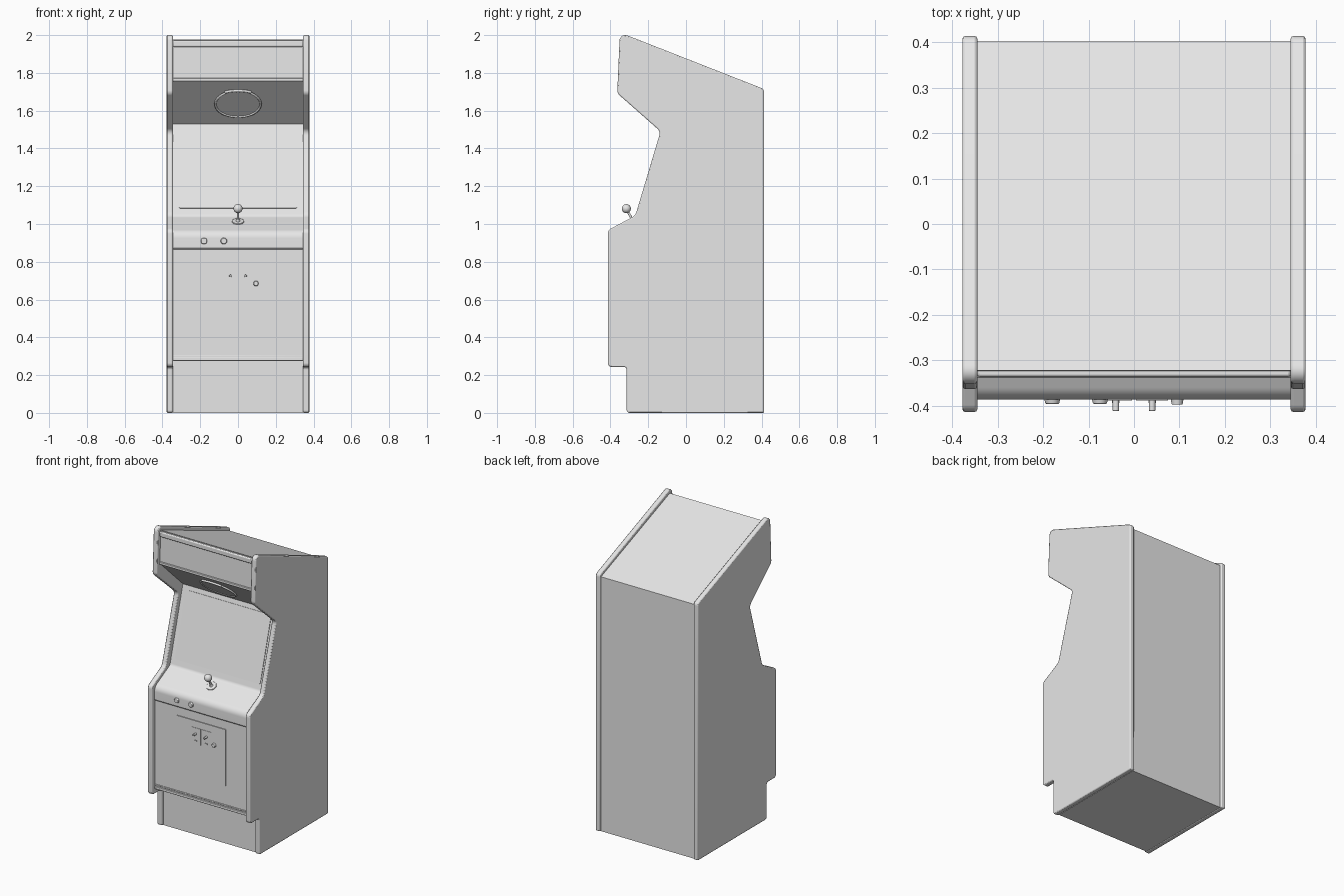
import bpy, bmesh, math
from mathutils import Vector, Matrix

if "Cube" in bpy.data.objects:
    bpy.data.objects.remove(bpy.data.objects["Cube"], do_unlink=True)

grey = bpy.data.materials.new("light_grey")
grey.use_nodes = True
grey.diffuse_color = (0.8, 0.8, 0.8, 1)
grey.node_tree.nodes["Principled BSDF"].inputs["Base Color"].default_value = (0.8, 0.8, 0.8, 1)


def finish(name, bm, bevel=0, segments=2):
    """Turn a bmesh into a shaded object, with an optional edge bevel."""
    bmesh.ops.recalc_face_normals(bm, faces=bm.faces)
    mesh = bpy.data.meshes.new(name)
    bm.to_mesh(mesh)
    bm.free()
    mesh.materials.append(grey)
    ob = bpy.data.objects.new(name, mesh)
    bpy.context.collection.objects.link(ob)
    if bevel:
        mod = ob.modifiers.new("bevel", 'BEVEL')
        mod.width, mod.segments = bevel, segments
        mod.limit_method, mod.angle_limit = 'ANGLE', math.radians(60)
    bpy.ops.object.select_all(action='DESELECT')
    ob.select_set(True)
    bpy.context.view_layer.objects.active = ob
    bpy.ops.object.shade_smooth_by_angle(angle=math.radians(35))
    return ob


def rounded(corners, steps=8):
    """Round each (a, b, radius) corner of a polygon with a true arc."""
    out = []
    for i, (a, b, r) in enumerate(corners):
        p = Vector((a, b))
        if r == 0:
            out.append(p)
            continue
        u = (Vector(corners[i - 1][:2]) - p).normalized()
        v = (Vector(corners[(i + 1) % len(corners)][:2]) - p).normalized()
        half = u.angle(v) / 2
        centre = p + (u + v).normalized() * (r / math.sin(half))
        start = p + u * (r / math.tan(half)) - centre
        sweep = start.angle_signed(p + v * (r / math.tan(half)) - centre)
        for k in range(steps + 1):
            out.append(centre + Matrix.Rotation(-sweep * k / steps, 2) @ start)
    return out


def prism(name, points, to_3d, depth, bevel=0):
    """Extrude a 2D outline; to_3d maps (a, b) to the first cap."""
    bm = bmesh.new()
    face = bm.faces.new([bm.verts.new(to_3d(*p)) for p in points])
    new = bmesh.ops.extrude_face_region(bm, geom=[face], use_keep_orig=True)["geom"]
    bmesh.ops.translate(bm, vec=depth, verts=[g for g in new if isinstance(g, bmesh.types.BMVert)])
    return finish(name, bm, bevel)


def side_prism(name, points, x0, x1, bevel=0):
    return prism(name, points, lambda a, b: (x0, a, b), (x1 - x0, 0, 0), bevel)


def box(name, low, high, bevel=0):
    low, high = Vector(low), Vector(high)
    bm = bmesh.new()
    bmesh.ops.create_cube(bm, size=1)
    bmesh.ops.scale(bm, vec=high - low, verts=bm.verts)
    bmesh.ops.translate(bm, vec=(low + high) / 2, verts=bm.verts)
    return finish(name, bm, bevel)


def rod(name, start, end, r0, r1=None, bevel=0, sides=24):
    start, end = Vector(start), Vector(end)
    axis = end - start
    bm = bmesh.new()
    turn = Matrix.Translation((start + end) / 2) @ axis.to_track_quat('Z', 'Y').to_matrix().to_4x4()
    bmesh.ops.create_cone(bm, cap_ends=True, segments=sides, radius1=r0,
                          radius2=r0 if r1 is None else r1, depth=axis.length, matrix=turn)
    return finish(name, bm, bevel)


# Side panels with rounded corners
outline = rounded([
    (-0.314, 0, 0.015), (-0.314, 0.243, 0.015), (-0.414, 0.243, 0.022),
    (-0.414, 0.967, 0.03), (-0.268, 1.045, 0.05), (-0.135, 1.49, 0.035),
    (-0.364, 1.692, 0.035), (-0.35, 2.0137, 0.03), (0.414, 1.714, 0.025), (0.414, 0, 0)])
for side, label in ((1, "left"), (-1, "right")):
    side_prism(label + "_side_panel", outline, 0.345 * side, 0.378 * side, 0.006)

# Cabinet body between the panels
body = rounded([
    (0.403, 0, 0), (-0.295, 0, 0), (-0.295, 0.275, 0), (-0.381, 0.275, 0),
    (-0.381, 0.865, 0), (-0.387, 0.872, 0), (-0.387, 0.955, 0.05),
    (-0.225, 1.04, 0.03), (-0.088, 1.53, 0), (-0.33, 1.757, 0),
    (-0.323, 1.978, 0), (0.403, 1.697, 0)])
side_prism("cabinet_body", body, -0.346, 0.346)

# Trim strips on the marquee and front door
box("marquee_lower_trim", (-0.345, -0.339, 1.755), (0.345, -0.32, 1.772), 0.003)
box("marquee_upper_trim", (-0.345, -0.337, 1.938), (0.345, -0.318, 1.972), 0.006)
box("door_lower_trim", (-0.345, -0.387, 0.276), (0.345, -0.37, 0.294), 0.003)
box("door_lower_rib", (-0.345, -0.385, 0.3), (0.345, -0.37, 0.307), 0.002)


# Screen pane, lying on the sloped front
foot, head = Vector((0, -0.213, 1.083)), Vector((0, -0.096, 1.502))
up = (head - foot).normalized()
out = Vector((0, -up.z, up.y))
length = (head - foot).length
pane = rounded([(-0.315, 0, 0.012), (0.315, 0, 0.012), (0.315, length, 0.025), (-0.315, length, 0.025)])
prism("screen_pane", pane, lambda a, b: foot + Vector((a, 0, 0)) + up * b - out * 0.002, out * 0.006)

# Speaker grille under the marquee: oval dish, rim and crest
mid = Vector((0, -0.205, 1.639))
slope = Vector((0, -0.242, 0.227)).normalized()
down = Vector((0, -slope.z, -abs(slope.y)))


def on_hood(a, b):
    return mid + Vector((a, 0, 0)) + slope * b


oval = [(0.12 * math.cos(t), 0.1 * math.sin(t)) for t in (math.tau * k / 48 for k in range(48))]
prism("speaker_grille", oval, on_hood, down * 0.006)


def tube(name, points, radius, cyclic):
    curve = bpy.data.curves.new(name, 'CURVE')
    curve.dimensions = '3D'
    curve.bevel_depth, curve.bevel_resolution, curve.use_fill_caps = radius, 2, True
    line = curve.splines.new('POLY')
    line.points.add(len(points) - 1)
    line.use_cyclic_u = cyclic
    for point, co in zip(line.points, points):
        point.co = (*co, 1)
    curve.materials.append(grey)
    bpy.context.collection.objects.link(bpy.data.objects.new(name, curve))


tube("speaker_rim", [on_hood(a, b) + down * 0.005 for a, b in oval], 0.006, True)
tube("speaker_crest", [on_hood(0.01 * k, 0.105 - 0.00025 * k * k) + down * 0.007
                       for k in range(-7, 8)], 0.007, False)

# Joystick, normal to the control panel
base = Vector((0, -0.279, 1.0125))
lean = Vector((0, -0.47, 0.88)).normalized()
rod("joystick_plate", base - lean * 0.003, base + lean * 0.005, 0.032, bevel=0.002, sides=32)
rod("joystick_collar", base, base + lean * 0.014, 0.014, 0.008)
rod("joystick_shaft", base, base + lean * 0.07, 0.0065)
bm = bmesh.new()
bmesh.ops.create_uvsphere(bm, u_segments=24, v_segments=16, radius=0.024,
                          matrix=Matrix.Translation(base + lean * 0.078))
finish("joystick_ball", bm)

# Start buttons
for i, x in enumerate((-0.18, -0.075)):
    rod(f"start_button_{i + 1}", (x, -0.38, 0.91), (x, -0.396, 0.91), 0.019, 0.015, 0.002)

# Coin door, plates, return buttons, slots and lock
box("coin_door", (-0.18, -0.3865, 0.435), (0.18, -0.375, 0.81))
for side, label in ((1, "left"), (-1, "right")):
    inner, outer = sorted((0.004 * side, 0.075 * side))
    box(label + "_coin_plate", (inner, -0.389, 0.655), (outer, -0.38, 0.765))
    x = 0.04 * side
    rod(label + "_return_button", (x, -0.385, 0.725), (x, -0.412, 0.725), 0.007, bevel=0.002, sides=16)
    box(label + "_coin_slot", (x - 0.008, -0.394, 0.677), (x + 0.008, -0.38, 0.683))
rod("coin_door_lock", (0.095, -0.38, 0.685), (0.095, -0.398, 0.685), 0.015, 0.012, 0.002)
